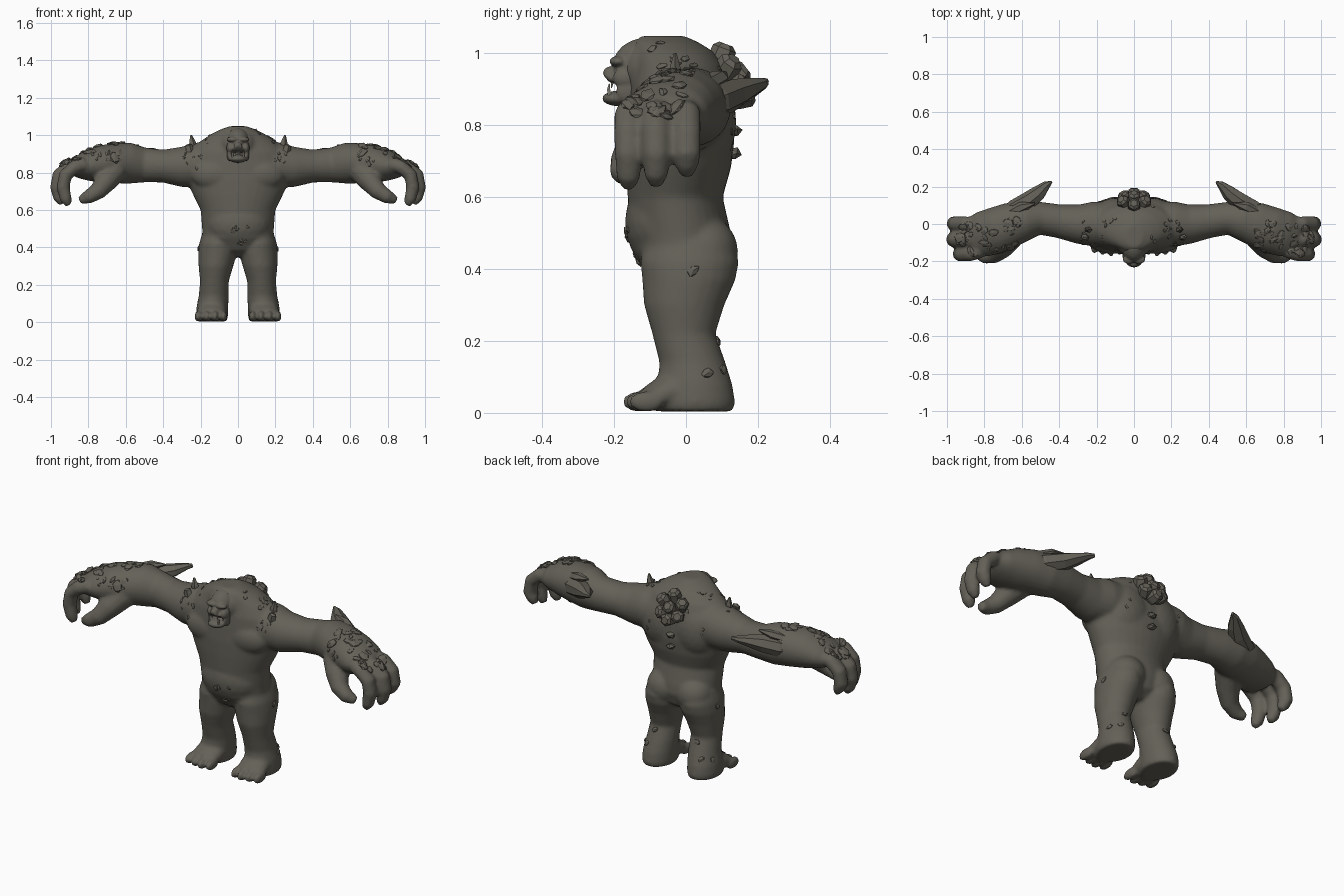
import bpy, bmesh, math, random
from mathutils import Vector, Matrix
from mathutils.bvhtree import BVHTree

random.seed(4)
cube = bpy.data.objects.get("Cube")
if cube:
    bpy.data.objects.remove(cube, do_unlink=True)


def material(name, color):
    m = bpy.data.materials.new(name)
    m.use_nodes = True
    m.diffuse_color = color
    m.node_tree.nodes["Principled BSDF"].inputs["Base Color"].default_value = color
    return m


HIDE = material("grey_hide", (0.125, 0.118, 0.095, 1))
BONE = material("tooth_bone", (0.4, 0.38, 0.32, 1))
X, Y, Z = Vector((1, 0, 0)), Vector((0, 1, 0)), Vector((0, 0, 1))
SIDES = (-1, 1)


def tube(bm, rings, ref=Z, n=20, s=1, axis=None):
    """Loft ellipses given as (x, y, z, radius_a, radius_b) along their path or a fixed axis."""
    pts = [Vector((r[0] * s, r[1], r[2])) for r in rings]
    loops = []
    for i, r in enumerate(rings):
        t = axis or (pts[min(i + 1, len(pts) - 1)] - pts[max(i - 1, 0)]).normalized()
        u = ref.cross(t).normalized()
        v = t.cross(u)
        loops.append([bm.verts.new(pts[i] + u * r[3] * math.cos(a) + v * r[4] * math.sin(a))
                      for a in (math.tau * k / n for k in range(n))])
    for a, b in zip(loops, loops[1:]):
        for k in range(n):
            bm.faces.new((a[k], a[(k + 1) % n], b[(k + 1) % n], b[k]))
    bm.faces.new(loops[0][::-1])
    bm.faces.new(loops[-1])


def blob(bm, c, r, s=1):
    m = Matrix.Translation((c[0] * s, c[1], c[2])) @ Matrix.Diagonal((*r, 1))
    bmesh.ops.create_icosphere(bm, subdivisions=3, radius=1, matrix=m)


def finish(bm, name, mat=HIDE, voxel=0, smooth=0):
    bmesh.ops.recalc_face_normals(bm, faces=bm.faces)
    me = bpy.data.meshes.new(name)
    bm.to_mesh(me)
    bm.free()
    me.materials.append(mat)
    ob = bpy.data.objects.new(name, me)
    bpy.context.collection.objects.link(ob)
    if voxel:
        rm = ob.modifiers.new("fuse", 'REMESH')
        rm.mode, rm.voxel_size, rm.use_smooth_shade = 'VOXEL', voxel, True
        sm = ob.modifiers.new("soften", 'SMOOTH')
        sm.factor, sm.iterations = 0.5, smooth
    return ob


# Body: torso, limbs and muscle masses fused into one skin
bm = bmesh.new()
tube(bm, [(0, 0, .35, .04, .06), (0, 0, .385, .14, .11), (0, -.01, .45, .19, .14),
          (0, -.015, .5, .192, .14), (0, -.03, .6, .2, .132), (0, -.02, .68, .24, .145),
          (0, -.015, .76, .275, .15), (0, -.015, .84, .285, .145), (0, -.015, .91, .26, .14),
          (0, -.02, .965, .205, .125), (0, -.035, 1.005, .145, .11), (0, -.055, 1.03, .095, .09),
          (0, -.065, 1.048, .045, .06)], Y, 32, 1, Z)
blob(bm, (0, -.055, .53), (.175, .115, .14))
blob(bm, (0, -.085, .955), (.105, .095, .09))
for s in SIDES:
    # arm and palm
    tube(bm, [(.1, 0, .84, .12, .13), (.22, 0, .84, .12, .12), (.3, 0, .83, .105, .108),
              (.4, .015, .835, .09, .088), (.5, .03, .84, .088, .093), (.58, .02, .85, .108, .11),
              (.66, -.005, .85, .12, .107), (.74, -.035, .845, .125, .1), (.81, -.055, .835, .122, .08),
              (.86, -.068, .825, .107, .058), (.89, -.072, .815, .085, .035)], Z, 24, s)
    # three fingers and a thumb
    for y, reach, tip in ((.002, .97, .67), (-.083, .973, .642), (-.16, .938, .635)):
        tube(bm, [(.82, y * .85 - .008, .845, .04, .038), (reach - .065, y, .83, .038, .04),
                  (reach - .015, y, .785, .037, .04), (reach - .003, y, .72, .036, .039),
                  (reach - .018, y, tip + .02, .032, .034),
                  (reach - .033, y, tip - .01, .017, .018)], Y, 12, s)
    tube(bm, [(.66, -.07, .81, .07, .07), (.71, -.13, .75, .06, .06), (.75, -.165, .7, .047, .047),
              (.8, -.175, .67, .038, .038), (.845, -.16, .65, .022, .022)], Y, 12, s)
    # leg and foot
    tube(bm, [(.1, .01, .48, .09, .12), (.108, .01, .42, .1, .137), (.109, .008, .37, .104, .13),
              (.118, -.005, .3, .093, .112), (.126, -.006, .22, .077, .088),
              (.13, .018, .14, .08, .092), (.137, .025, .08, .085, .104),
              (.14, .025, .03, .086, .112), (.14, .025, .004, .08, .106)], Y, 24, s, Z)
    tube(bm, [(.135, .03, .075, .075, .065), (.14, -.05, .058, .08, .053),
              (.145, -.11, .038, .078, .033)], Z, 16, s)
    for k in range(4):
        tx = .078 + .045 * k
        blob(bm, (tx, -.128 + .009 * abs(k - 1), .031), (.02, .05, .03), s)
    # chest, shoulder blade, buttock, shoulder
    blob(bm, (.11, -.09, .79), (.14, .07, .09), s)
    blob(bm, (.09, .045, .81), (.14, .095, .15), s)
    blob(bm, (.09, .045, .45), (.1, .1, .1), s)
    blob(bm, (.2, 0, .855), (.14, .115, .105), s)
body = finish(bm, "body", HIDE, .009, 7)

# Head: skull, brow, nose, lips and underbite jaw
bm = bmesh.new()
blob(bm, (0, -.115, .96), (.068, .09, .082))
blob(bm, (0, -.11, .92), (.06, .06, .065))
blob(bm, (0, -.21, .945), (.02, .021, .018))
blob(bm, (0, -.185, .928), (.043, .035, .014))
blob(bm, (0, -.185, .874), (.05, .048, .022))
for s in SIDES:
    blob(bm, (.027, -.188, .977), (.034, .025, .015), s)
    blob(bm, (.04, -.168, .93), (.022, .036, .03), s)
    blob(bm, (.046, -.16, .895), (.013, .035, .035), s)
    blob(bm, (.013, -.214, .938), (.01, .014, .01), s)
finish(bm, "head", HIDE, .005, 3)

# Teeth: small upper fangs and two lower tusks
bm = bmesh.new()
for s in SIDES:
    tube(bm, [(.029, -.213, .884, .006, .006), (.03, -.215, .9, .005, .005),
              (.03, -.213, .916, .001, .001)], Y, 6, s)
    tube(bm, [(.016, -.205, .918, .005, .005), (.016, -.207, .903, .001, .001)], Y, 6, s)
finish(bm, "teeth", BONE)

# Forearm blades and shoulder spikes
for s, side in zip(SIDES, ("right", "left")):
    bm = bmesh.new()
    tube(bm, [(.74, .01, .85, .03, .03), (.64, .085, .865, .045, .05), (.56, .125, .885, .05, .045),
              (.51, .165, .9, .042, .032), (.465, .21, .915, .022, .017),
              (.44, .225, .92, .006, .01)], Z, 7, s)
    tube(bm, [(.69, .04, .9, .03, .025), (.6, .09, .93, .03, .024), (.53, .11, .945, .005, .005)],
         Z, 6, s)
    finish(bm, side + "_forearm_blade")
    bm = bmesh.new()
    for x, y, h in ((.245, -.03, .1), (.265, -.07, .05), (.25, .02, .04)):
        tube(bm, [(x - .015, y, .88, .028, .022), (x, y, .93 + h * .3, .02, .016),
                  (x + .006, y, .9 + h, .005, .004)], Y, 5, s)
    finish(bm, side + "_shoulder_spikes")

# Cluster of blunt crystals between the shoulders
bm = bmesh.new()
axis = Vector((0, .7, .55)).normalized()
up = X.cross(axis)
base = Vector((0, .085, .895))
for k in range(7):
    a = math.tau * k / 6 + math.pi / 6
    radial = (X * math.cos(a) - up * math.sin(a)) * (k < 6)
    d = (axis + radial * .6).normalized()
    size = .85 + .4 * max(0, d.z - .3)
    rings = []
    for t, r in ((0, .024), (.05, .037), (.095, .034), (.107, .02)):
        p = base + radial * .025 + d * t * size
        rings.append((*p, r, r))
    tube(bm, rings, X, 6)
finish(bm, "back_crystals")

# Stone plates set into the skin, placed by casting rays on the body
bpy.context.view_layer.update()
tree = BVHTree.FromObject(body, bpy.context.evaluated_depsgraph_get())


def stone(bm, origin, direction, size, height=.4):
    loc, nor, _, _ = tree.ray_cast(Vector(origin), Vector(direction))
    if loc is None:
        return
    spin = Matrix.Rotation(random.uniform(0, math.tau), 4, 'Z')
    m = (Matrix.Translation(loc) @ nor.to_track_quat('Z', 'Y').to_matrix().to_4x4() @ spin
         @ Matrix.Diagonal((size, size * random.uniform(.6, .8), size * height, 1)))
    made = bmesh.ops.create_icosphere(bm, subdivisions=1, radius=1, matrix=m)
    for v in made["verts"]:
        v.co += (v.co - loc) * random.uniform(-.2, .2)


def between(a, b):
    return random.uniform(a, b)


stones = {name: bmesh.new() for name in
          ("hand_stones", "shoulder_stones", "belly_stones", "leg_stones", "back_stones")}
for s in SIDES:
    for _ in range(32):
        x = between(.62, .95)
        stone(stones["hand_stones"], (s * x, between(-.13, .04) - (x - .6) * .12, 2), -Z,
              between(.016, .034), .35)
    for _ in range(5):
        stone(stones["hand_stones"], (s * between(.6, .85), -1, between(.84, .9)), Y, between(.01, .02))
    for _ in range(10):
        stone(stones["shoulder_stones"], (s * between(.08, .28), between(-.12, .03), 2), -Z,
              between(.01, .02))
    for _ in range(5):
        stone(stones["shoulder_stones"], (s * between(.2, .3), -1, between(.82, .92)), Y,
              between(.009, .017))
    for y, z in ((.02, .395), (.06, .11)):
        stone(stones["leg_stones"], (s, y, z), -X * s, .02)
    for x, z in ((.13, .2), (.17, .12)):
        stone(stones["leg_stones"], (s * x, 1, z), -Y, .02)
    for _ in range(3):
        stone(stones["back_stones"], (s * between(.05, .22), 1, between(.75, .97)), -Y, between(.01, .02))
for _ in range(9):
    stone(stones["belly_stones"], (between(-.04, .06), -1, between(.41, .52)), Y, between(.012, .02))
for z in (.72, .785):
    stone(stones["back_stones"], (0, 1, z), -Y, .028, .8)
for name, mesh in stones.items():
    finish(mesh, name)
